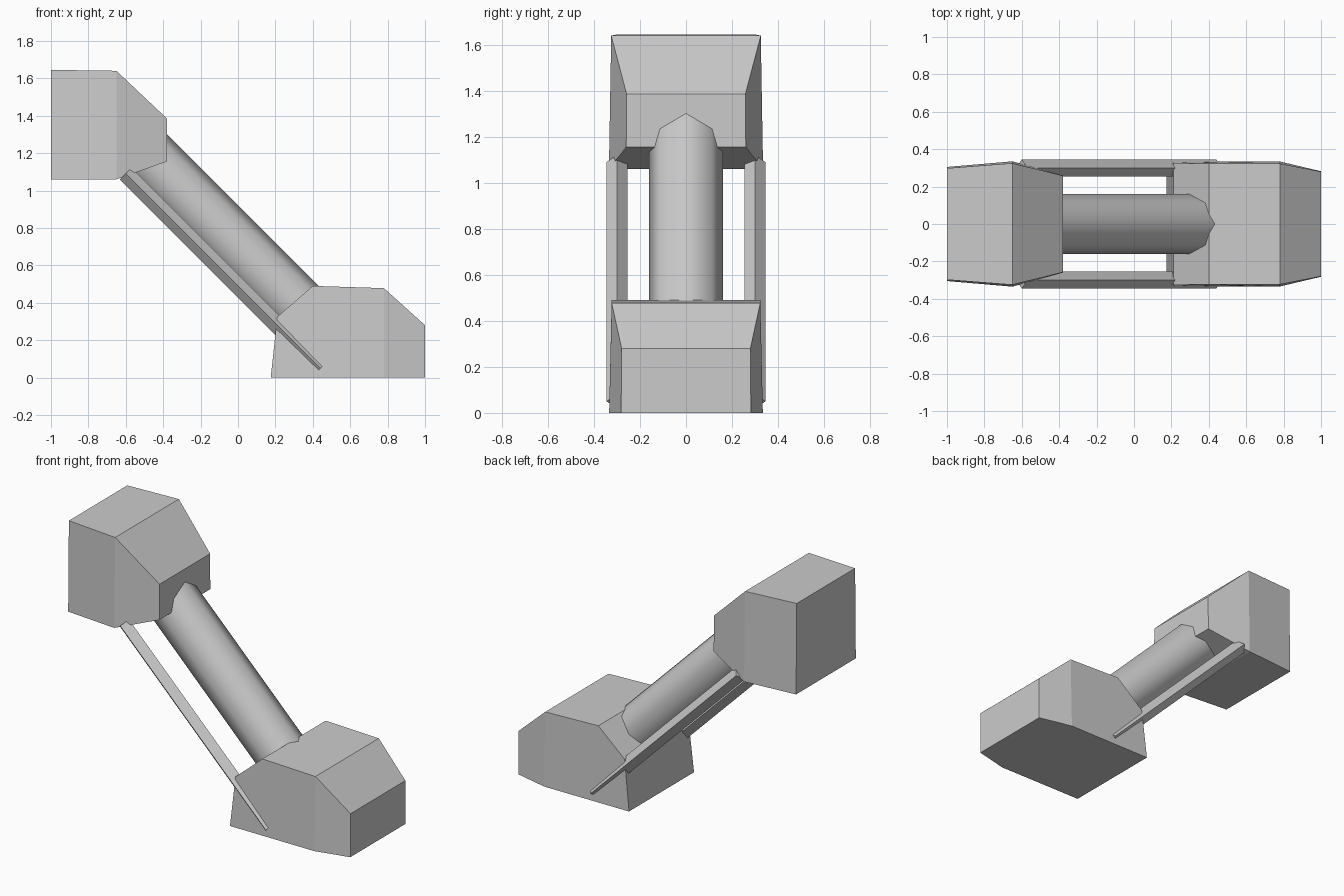
import bpy, bmesh
from math import pi
from mathutils import Vector

old = bpy.data.objects.get("Cube")
if old:
    bpy.data.objects.remove(old, do_unlink=True)

grey = bpy.data.materials.new("plain grey")
grey.use_nodes = True
colour = (0.6, 0.6, 0.6, 1)
grey.diffuse_color = colour
grey.node_tree.nodes["Principled BSDF"].inputs["Base Color"].default_value = colour


def finish(bm, name):
    bmesh.ops.recalc_face_normals(bm, faces=bm.faces)
    mesh = bpy.data.meshes.new(name)
    bm.to_mesh(mesh)
    bm.free()
    mesh.materials.append(grey)
    obj = bpy.data.objects.new(name, mesh)
    bpy.context.collection.objects.link(obj)
    return obj


def block(name, profile, sides):
    """Symmetric block from (x, z, half width) outline points and side panels."""
    bm = bmesh.new()
    front = [bm.verts.new((x, -w, z)) for x, z, w in profile]
    back = [bm.verts.new((x, w, z)) for x, z, w in profile]
    for i in range(len(profile)):
        bm.faces.new((front[i - 1], front[i], back[i], back[i - 1]))
    for panel in sides:
        for row in (front, back):
            bm.faces.new([row[i] for i in panel])
    return finish(bm, name)


def rod(name, start, end, radius, count):
    """Prism between two points, with one corner ridge facing sideways."""
    start, end = Vector(start), Vector(end)
    bm = bmesh.new()
    bmesh.ops.create_cone(bm, cap_ends=True, segments=count, radius1=radius,
                          radius2=radius, depth=(end - start).length)
    obj = finish(bm, name)
    obj.location = (start + end) / 2
    # Slope within the xz plane
    d = end - start
    obj.rotation_euler = (0, Vector((0, 0, 1)).angle(d), 0)
    return obj


# Upper block, narrowing towards both ends
block("upper_block",
      [(-1, 1.06, 0.305), (-1, 1.645, 0.298), (-0.65, 1.64, 0.325),
       (-0.38, 1.385, 0.258), (-0.38, 1.155, 0.26), (-0.65, 1.06, 0.335)],
      [(0, 1, 2, 5), (2, 3, 4, 5)])

# Lower block, with a tapered nose
block("lower_block",
      [(0.175, 0, 0.332), (0.21, 0.325, 0.326), (0.40, 0.49, 0.323),
       (0.78, 0.478, 0.323), (1, 0.28, 0.28), (1, 0, 0.282), (0.78, 0, 0.334)],
      [(0, 1, 2, 3, 6), (3, 4, 5, 6)])

# Thick smooth strut joining the blocks
strut = rod("main_strut", (-0.53, 0, 1.225), (0.45, 0, 0.245), 0.16, 8)
bpy.context.view_layer.objects.active = strut
strut.select_set(True)
bpy.ops.object.shade_smooth_by_angle(angle=pi / 3)

# Thin square rails on either side
for side, y in (("left", 0.3), ("right", -0.3)):
    rod(side + "_rail", (-0.6, y, 1.09), (0.44, y, 0.05), 0.045, 4)
